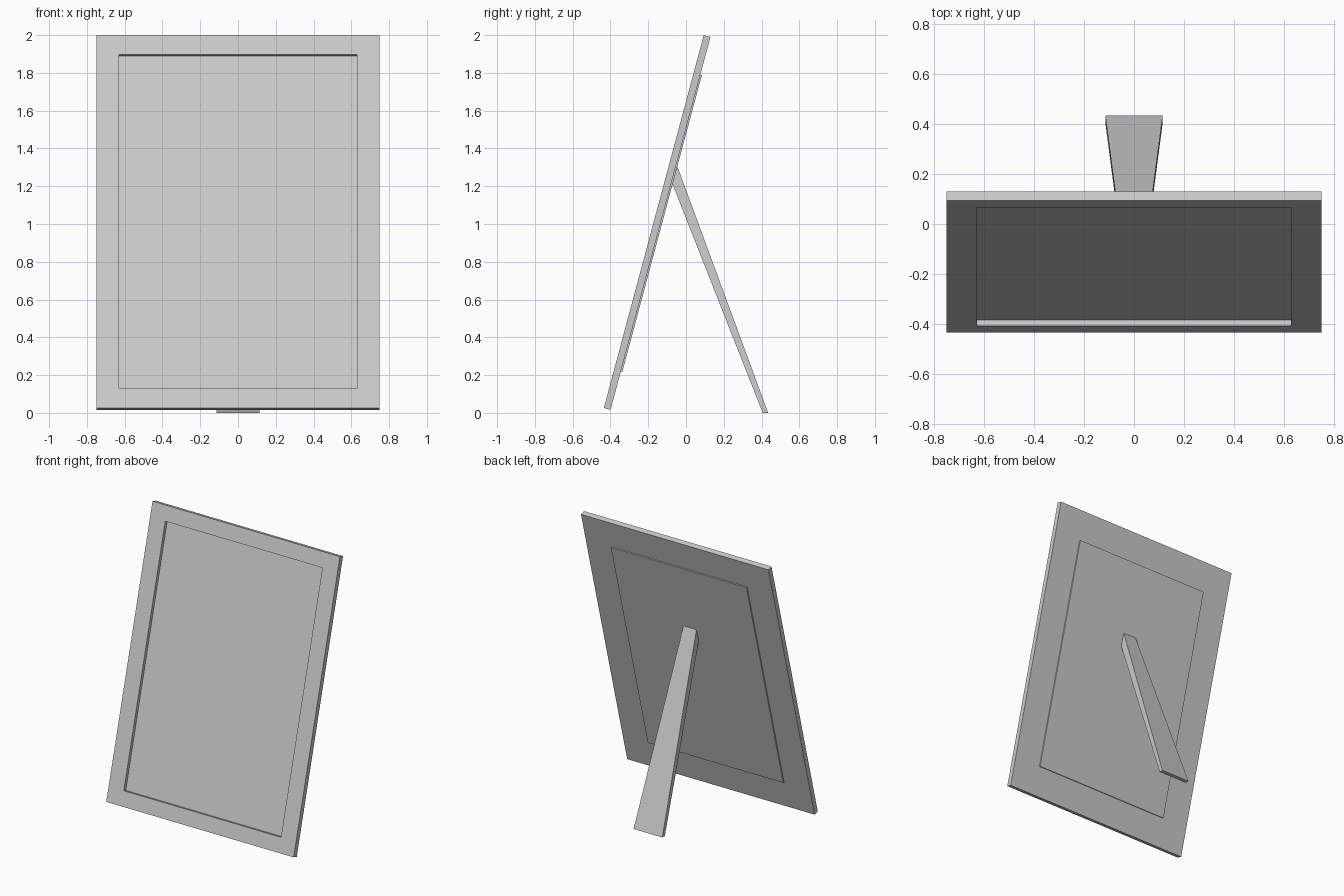
import bpy, bmesh
from math import radians
from mathutils import Matrix

if "Cube" in bpy.data.objects:
    bpy.data.objects.remove(bpy.data.objects["Cube"])

# The panel is modelled upright, then leaned back about its bottom front edge
LEAN = Matrix.Translation((0, -0.435, 0.026)) @ Matrix.Rotation(radians(-15), 4, 'X')
WIDTH, HEIGHT, THICK = 1.5, 2.043, 0.037


def finish(name, bm):
    bmesh.ops.recalc_face_normals(bm, faces=bm.faces)
    mesh = bpy.data.meshes.new(name)
    bm.to_mesh(mesh)
    bm.free()
    obj = bpy.data.objects.new(name, mesh)
    bpy.context.collection.objects.link(obj)
    return obj


def box(width, y0, y1, z0, z1):
    bm = bmesh.new()
    bmesh.ops.create_cube(bm, size=1)
    bmesh.ops.scale(bm, vec=(width, y1 - y0, z1 - z0), verts=bm.verts)
    bmesh.ops.translate(bm, vec=(0, (y0 + y1) / 2, (z0 + z1) / 2), verts=bm.verts)
    return bm


# Frame: slab with a sunken picture area in the front
bm = box(WIDTH, 0, THICK, 0, HEIGHT)
front = min(bm.faces, key=lambda f: f.calc_center_median().y)
bmesh.ops.inset_region(bm, faces=[front], thickness=0.15)
bmesh.ops.scale(bm, vec=(0.586 / 0.6, 1, 1), verts=front.verts)
wall = bmesh.ops.extrude_discrete_faces(bm, faces=[front])
bmesh.ops.translate(bm, vec=(0, 0.024, 0), verts=wall['faces'][0].verts)
bm.transform(LEAN)
finish("picture_frame", bm)

# Backing board: thin plate standing proud of the back
bm = box(1.085, THICK - 0.008, THICK + 0.008, 0.207, HEIGHT - 0.207)
bm.transform(LEAN)
finish("backing_board", bm)

# Easel leg: wedge profile (y, z, half width), widening to the foot
profile = [(-0.045, 1.303, 0.052), (0.435, 0.0, 0.115),
           (0.406, 0.0, 0.115), (-0.073, 1.215, 0.052)]
bm = bmesh.new()
sides = [[bm.verts.new((s * w, y, z)) for y, z, w in profile] for s in (-1, 1)]
for side in sides:
    bm.faces.new(side)
left, right = sides
for i in range(4):
    j = (i + 1) % 4
    bm.faces.new((left[i], left[j], right[j], right[i]))
finish("easel_leg", bm)
